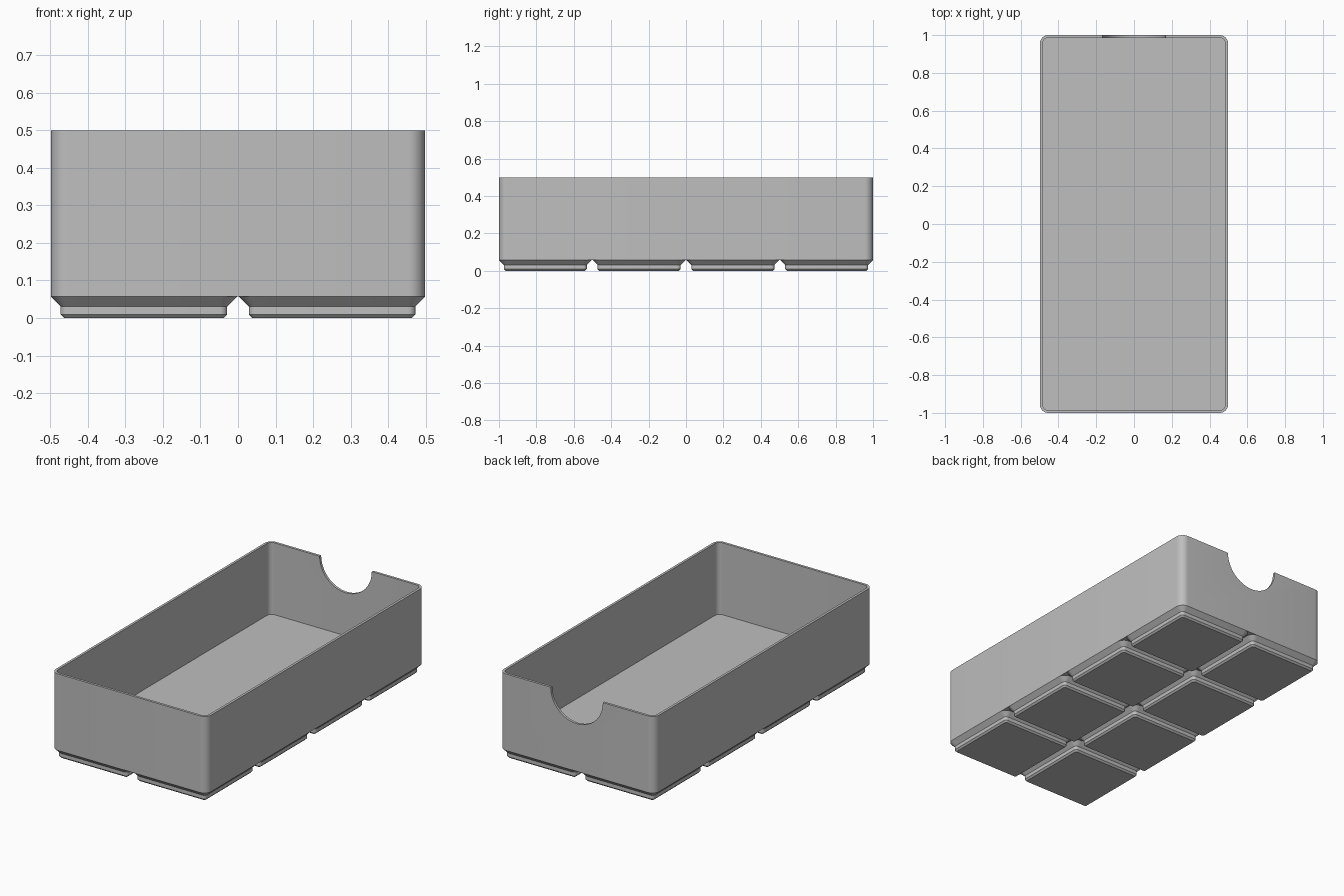
import bpy, bmesh, math

if "Cube" in bpy.data.objects:
    bpy.data.objects.remove(bpy.data.objects["Cube"], do_unlink=True)

MM = 2 / 167.5                      # model units per millimetre
PITCH = 42 * MM                     # spacing of the feet
HX, HY, HEIGHT = 41.75 * MM, 83.75 * MM, 0.5
FOOT_H, FLOOR_Z, WALL = 4.75 * MM, 7 * MM, 1.2 * MM
CORNER = 3.75 * MM

grey = bpy.data.materials.new("plain grey")
grey.use_nodes = True
colour = (0.52, 0.52, 0.52, 1)
grey.diffuse_color = colour
grey.node_tree.nodes["Principled BSDF"].inputs["Base Color"].default_value = colour


def rounded_ring(bm, hx, hy, r, z, steps=8):
    """Vertices of a rounded rectangle at height z."""
    ring = []
    for k, (sx, sy) in enumerate(((1, 1), (-1, 1), (-1, -1), (1, -1))):
        for i in range(steps + 1):
            a = math.pi / 2 * (k + i / steps)
            ring.append(bm.verts.new((sx * (hx - r) + r * math.cos(a),
                                      sy * (hy - r) + r * math.sin(a), z)))
    return ring


def loft(name, sections, cap_end):
    """Stack rounded rectangles (hx, hy, radius, z) into a mesh object."""
    bm = bmesh.new()
    rings = [rounded_ring(bm, *s) for s in sections]
    n = len(rings[0])
    for low, high in zip(rings, rings[1:]):
        for i in range(n):
            j = (i + 1) % n
            bm.faces.new((low[i], low[j], high[j], high[i]))
    bm.faces.new(rings[0][::-1])
    if cap_end:
        bm.faces.new(rings[-1])
    mesh = bpy.data.meshes.new(name)
    bm.to_mesh(mesh)
    bm.free()
    mesh.materials.append(grey)
    obj = bpy.data.objects.new(name, mesh)
    bpy.context.collection.objects.link(obj)
    return obj


def smooth(obj):
    bpy.ops.object.select_all(action='DESELECT')
    obj.select_set(True)
    bpy.context.view_layer.objects.active = obj
    bpy.ops.object.shade_smooth_by_angle(angle=math.radians(30))


# Open tray: up the outside, over the rim, down the inside to the floor
inner = (HX - WALL, HY - WALL, CORNER - WALL)
tray = loft("tray", [(HX, HY, CORNER, FOOT_H), (HX, HY, CORNER, HEIGHT),
                     (*inner, HEIGHT), (*inner, FLOOR_Z)], True)

# Half-round finger notch in the back wall
bpy.ops.mesh.primitive_cylinder_add(vertices=64, radius=14 * MM, depth=0.1,
                                    location=(0, HY, HEIGHT),
                                    rotation=(math.pi / 2, 0, 0))
cutter = bpy.context.object
cutter.name = "notch_cutter"
cutter.hide_render = True
cut = tray.modifiers.new("notch", 'BOOLEAN')
cut.operation, cut.solver, cut.object = 'DIFFERENCE', 'EXACT', cutter
bpy.context.view_layer.objects.active = tray
bpy.ops.object.modifier_apply(modifier=cut.name)
bpy.data.objects.remove(cutter, do_unlink=True)
smooth(tray)

# Stepped feet: lower chamfer, upright band, upper chamfer
half = [(17.8, 0.8, 0), (18.6, 1.6, 0.8), (18.6, 1.6, 2.6), (20.75, 3.75, 4.75)]
foot = loft("foot", [(h * MM, h * MM, r * MM, z * MM) for h, r, z in half], False)
smooth(foot)
for i in range(2):
    for j in range(4):
        copy = foot if i + j == 0 else foot.copy()
        if copy is not foot:
            bpy.context.collection.objects.link(copy)
        copy.name = f"foot_{i + 1}_{j + 1}"
        copy.location = ((i - 0.5) * PITCH, (j - 1.5) * PITCH, 0)
